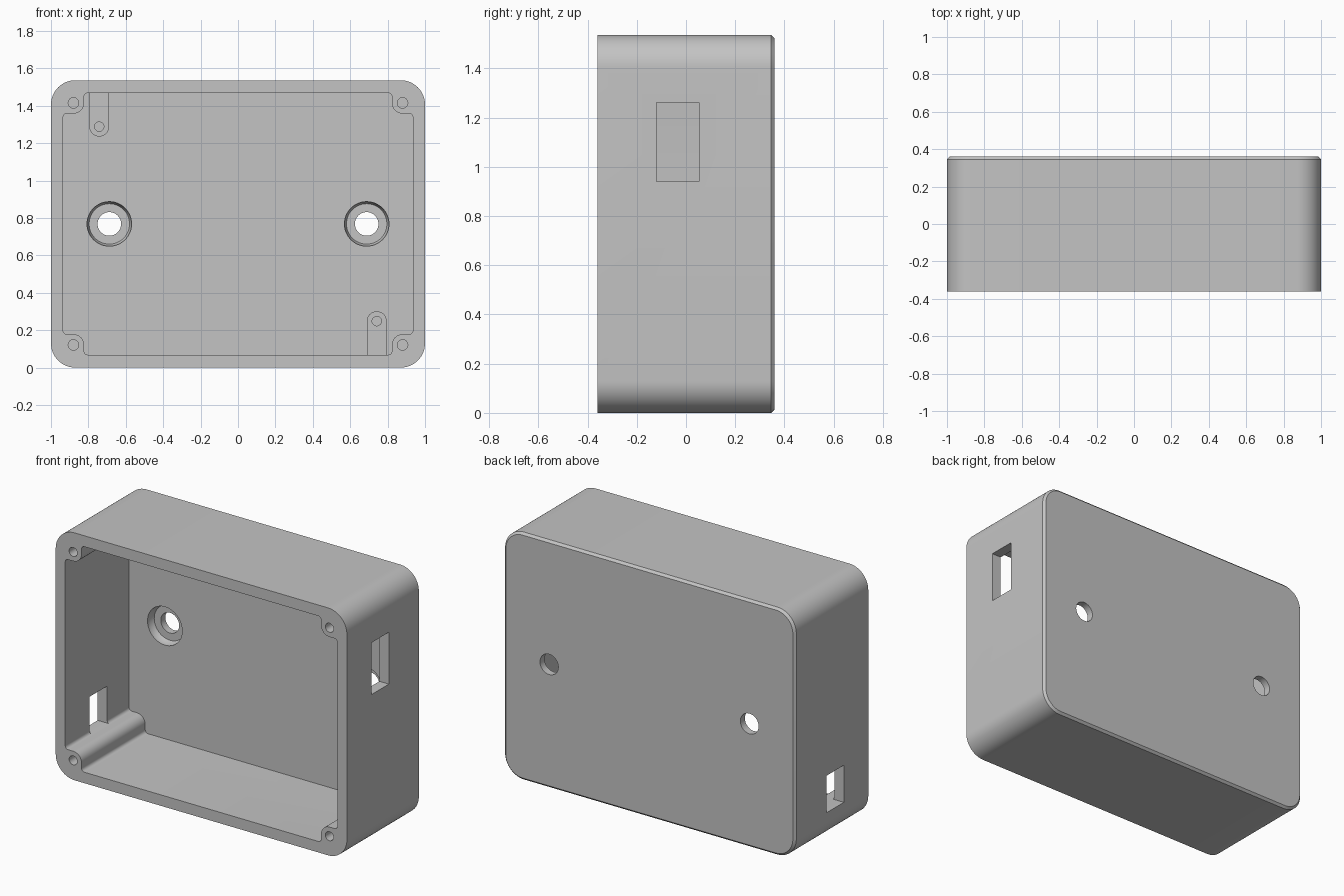
import bpy, bmesh
from math import sin, cos, radians

if "Cube" in bpy.data.objects:
    bpy.data.objects.remove(bpy.data.objects["Cube"], do_unlink=True)

grey = bpy.data.materials.new("light grey plastic")
grey.use_nodes = True
grey.diffuse_color = (0.55, 0.55, 0.55, 1)
grey.node_tree.nodes["Principled BSDF"].inputs["Base Color"].default_value = grey.diffuse_color

MID = 0.768                  # height of the case centre
FRONT, BACK = -0.36, 0.36
FLOOR = 0.265                # inner face of the back wall
BOSS_X, BOSS_Z = 0.88, 0.647  # corner screw bosses, from the centre


def arc(cx, cz, r, start, end, n=8):
    return [(cx + r * cos(radians(start + (end - start) * i / n)),
             cz + r * sin(radians(start + (end - start) * i / n))) for i in range(n + 1)]


def circle(cx, cz, r, n=48):
    return arc(cx, cz, r, 0, 360, n)[:-1]


def four_way(quarter):
    """Mirror a right-to-top quarter outline into a closed loop."""
    loop = list(quarter)
    loop += [(-x, z) for x, z in reversed(quarter)]
    loop += [(-x, -z) for x, z in quarter]
    loop += [(x, -z) for x, z in reversed(quarter)]
    return loop


def loft(name, layers):
    """Solid through matching outlines, each at its own depth."""
    bm = bmesh.new()
    rings = [[bm.verts.new((x, y, z + MID)) for x, z in outline] for y, outline in layers]
    bm.faces.new(rings[0])
    bm.faces.new(rings[-1])
    n = len(rings[0])
    for a, b in zip(rings, rings[1:]):
        for i in range(n):
            j = (i + 1) % n
            bm.faces.new((a[i], a[j], b[j], b[i]))
    bmesh.ops.recalc_face_normals(bm, faces=bm.faces)
    mesh = bpy.data.meshes.new(name)
    bm.to_mesh(mesh)
    bm.free()
    mesh.materials.append(grey)
    obj = bpy.data.objects.new(name, mesh)
    bpy.context.collection.objects.link(obj)
    return obj


def combine(target, tool, operation):
    tool.hide_render = True
    mod = target.modifiers.new("shape", "BOOLEAN")
    mod.operation = operation
    mod.solver = "EXACT"
    mod.object = tool
    bpy.context.view_layer.objects.active = target
    bpy.ops.object.modifier_apply(modifier=mod.name)
    bpy.data.objects.remove(tool, do_unlink=True)


# Outer shell with rounded corners and a chamfered back rim
def shell_outline(inset):
    r = 0.13
    return four_way(arc(1 - r, MID - r, r - inset, 0, 90, 14))


case = loft("enclosure_box", [(FRONT, shell_outline(0)), (BACK - 0.014, shell_outline(0)),
                              (BACK, shell_outline(0.014))])

# Cavity, leaving a rounded screw boss in each corner
HX, HZ, BR, F = 0.935, 0.70, 0.057, 0.02
cavity = (arc(HX - F, BOSS_Z - BR - F, F, 0, 90, 5)
          + arc(BOSS_X, BOSS_Z, BR, 270, 180, 10)
          + arc(BOSS_X - BR - F, HZ - F, F, 0, 90, 5))
cavity = four_way(cavity)
combine(case, loft("cavity_cutter", [(FRONT - 0.1, cavity), (FLOOR, cavity)]), "DIFFERENCE")

# Two board posts joined to the top and bottom walls
POST_X, POST_Z, POST_R, POST_FRONT = 0.742, 0.52, 0.053, 0.09
for s in (1, -1):
    post = arc(POST_X, -POST_Z, POST_R, 0, 180, 16)
    post += [(POST_X - POST_R, -HZ - 0.03), (POST_X + POST_R, -HZ - 0.03)]
    post = [(s * x, s * z) for x, z in post]
    combine(case, loft("board_post", [(POST_FRONT, post), (FLOOR + 0.03, post)]), "UNION")
    pilot = circle(s * POST_X, -s * POST_Z, 0.025, 24)
    combine(case, loft("post_pilot_cutter", [(POST_FRONT - 0.05, pilot), (FLOOR - 0.03, pilot)]),
            "DIFFERENCE")

# Blind screw holes in the corner bosses
for sx in (1, -1):
    for sz in (1, -1):
        hole = circle(sx * BOSS_X, sz * BOSS_Z, 0.028, 24)
        combine(case, loft("screw_hole_cutter", [(FRONT - 0.05, hole), (FRONT + 0.35, hole)]),
                "DIFFERENCE")

# Mounting holes with tapered counterbores in the back wall
for s in (1, -1):
    def ring(r):
        return circle(s * 0.688, 0, r)
    combine(case, loft("counterbore_cutter",
                       [(FLOOR - 0.05, ring(0.119)), (FLOOR + 0.025, ring(0.119)),
                        (FLOOR + 0.05, ring(0.108))]), "DIFFERENCE")
    combine(case, loft("mount_hole_cutter", [(FLOOR, ring(0.063)), (BACK + 0.05, ring(0.063))]),
            "DIFFERENCE")

# Rectangular cable windows in the side walls
for side, low, high in ((1, 0.94, 1.262), (-1, 0.18, 0.41)):
    xa, xb = side * 0.9, side * 1.1
    window = [(xa, low - MID), (xb, low - MID), (xb, high - MID), (xa, high - MID)]
    combine(case, loft("window_cutter", [(-0.12, window), (0.052, window)]), "DIFFERENCE")

bpy.ops.object.select_all(action="DESELECT")
case.select_set(True)
bpy.context.view_layer.objects.active = case
bpy.ops.object.shade_smooth_by_angle(angle=radians(30))
